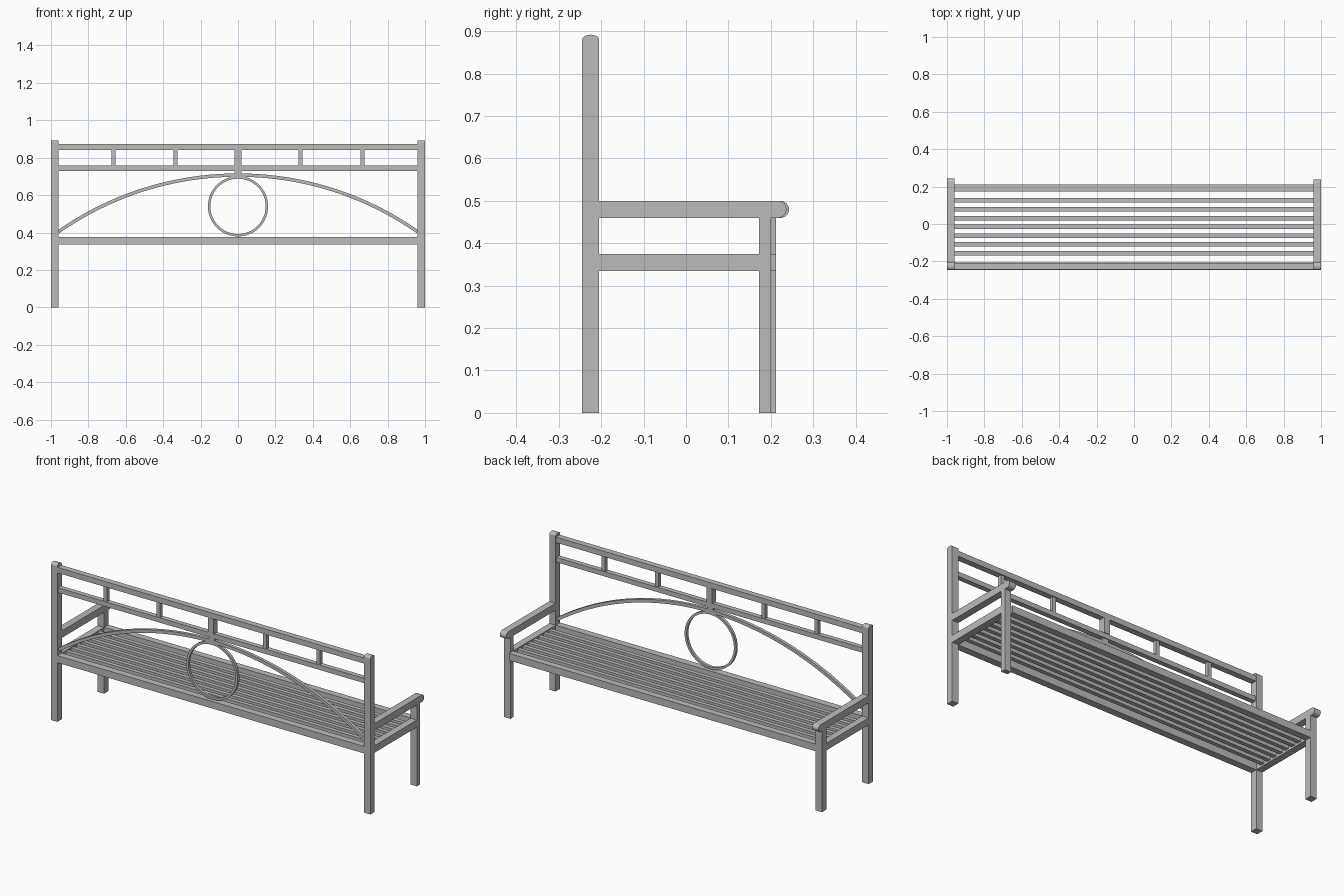
import bpy
from math import sin, cos, pi, asin

cube = bpy.data.objects.get("Cube")
if cube:
    bpy.data.objects.remove(cube, do_unlink=True)

grey = bpy.data.materials.new("grey_metal")
grey.use_nodes = True
COLOUR = (0.5, 0.5, 0.5, 1)
grey.diffuse_color = COLOUR
grey.node_tree.nodes["Principled BSDF"].inputs["Base Color"].default_value = COLOUR


def make(name, verts, faces):
    mesh = bpy.data.meshes.new(name)
    mesh.from_pydata(verts, [], faces)
    mesh.materials.append(grey)
    obj = bpy.data.objects.new(name, mesh)
    bpy.context.collection.objects.link(obj)
    return obj


def smooth(obj):
    bpy.ops.object.select_all(action='DESELECT')
    obj.select_set(True)
    bpy.context.view_layer.objects.active = obj
    bpy.ops.object.shade_smooth_by_angle(angle=pi / 6)


def extrude_x(name, profile, x0, x1):
    """Extrude a counter-clockwise (y, z) outline from x0 to x1."""
    n = len(profile)
    verts = [(x, y, z) for x in (x0, x1) for y, z in profile]
    faces = [(i, (i + 1) % n, n + (i + 1) % n, n + i) for i in range(n)]
    faces = [tuple(reversed(f)) for f in faces]
    faces += [tuple(reversed(range(n))), tuple(range(n, 2 * n))]
    faces[:n] = [tuple(reversed(f)) for f in faces[:n]]
    return make(name, verts, [tuple(f) for f in faces])


def box(name, x0, x1, y0, y1, z0, z1):
    return extrude_x(name, [(y0, z0), (y1, z0), (y1, z1), (y0, z1)], x0, x1)


def flat_arc(name, cz, r_in, r_out, a0, a1, steps, depth, closed=False):
    """Rectangular bar swept round an arc in the plane of the back."""
    verts, faces = [], []
    count = steps if closed else steps + 1
    for i in range(count):
        a = a0 + (a1 - a0) * i / steps
        for r, d in ((r_in, -1), (r_out, -1), (r_out, 1), (r_in, 1)):
            verts.append((r * sin(a), BACK + d * depth / 2, cz + r * cos(a)))
    for i in range(steps):
        p, q = 4 * i, 4 * ((i + 1) % count)
        for k in range(4):
            m = (k + 1) % 4
            faces.append((p + k, p + m, q + m, q + k))
    if not closed:
        e = 4 * steps
        faces += [(3, 2, 1, 0), (e, e + 1, e + 2, e + 3)]
    obj = make(name, verts, faces)
    smooth(obj)
    return obj


BACK = -0.225      # centre line of the back
INNER = 0.96       # inner face of the posts
SEAT = (0.335, 0.375)

# End frames: posts, domed caps, legs, rails and rounded armrests
for side, sign, leg_y, arm_y in (("left", 1, 0.20, 0.237), ("right", -1, 0.212, 0.243)):
    x0, x1 = sorted((sign * INNER, sign))
    box(side + "_back_post", x0, x1, -0.245, -0.205, 0, 0.88)
    dome = [(BACK + 0.02 * cos(pi * i / 10), 0.88 + 0.012 * sin(pi * i / 10))
            for i in range(11)]
    smooth(extrude_x(side + "_post_cap", dome, x0, x1))
    box(side + "_front_leg", x0, x1, 0.172, leg_y, 0, 0.46)
    box(side + "_seat_end_rail", x0, x1, -0.205, 0.172, *SEAT)
    nose = [(arm_y - 0.02 + 0.02 * cos(a), 0.48 + 0.02 * sin(a))
            for a in (-pi / 2 + pi * i / 12 for i in range(13))]
    smooth(extrude_x(side + "_armrest", nose + [(-0.205, 0.5), (-0.205, 0.46)], x0, x1))

# Seat: front and rear rails with slats between
box("seat_rear_rail", -INNER, INNER, -0.245, -0.205, *SEAT)
box("seat_front_rail", -INNER, INNER, 0.174, 0.212, *SEAT)
for i in range(7):
    y = -0.156 + 0.047 * i
    box(f"seat_slat_{i + 1}", -INNER, INNER, y - 0.012, y + 0.012, 0.345, 0.37)

# Back: two horizontal rails and short uprights
box("back_top_rail", -INNER, INNER, BACK - 0.017, BACK + 0.017, 0.842, 0.873)
box("back_lower_rail", -INNER, INNER, BACK - 0.014, BACK + 0.014, 0.73, 0.757)
for i in range(-2, 3):
    h = 0.011 if i else 0.018
    box(f"back_upright_{i + 3}", i / 3 - h, i / 3 + h, BACK - h, BACK + h, 0.757, 0.842)
box("arch_spacer", -0.018, 0.018, BACK - 0.009, BACK + 0.009, 0.712, 0.73)

# Decorative arch and ring
R = 1.672
half = asin(INNER / R)
flat_arc("back_arch", 0.707 - R, R - 0.009, R + 0.009, -half, half, 40, 0.018)
flat_arc("back_ring", 0.54, 0.148, 0.161, 0, 2 * pi, 48, 0.016, closed=True)
